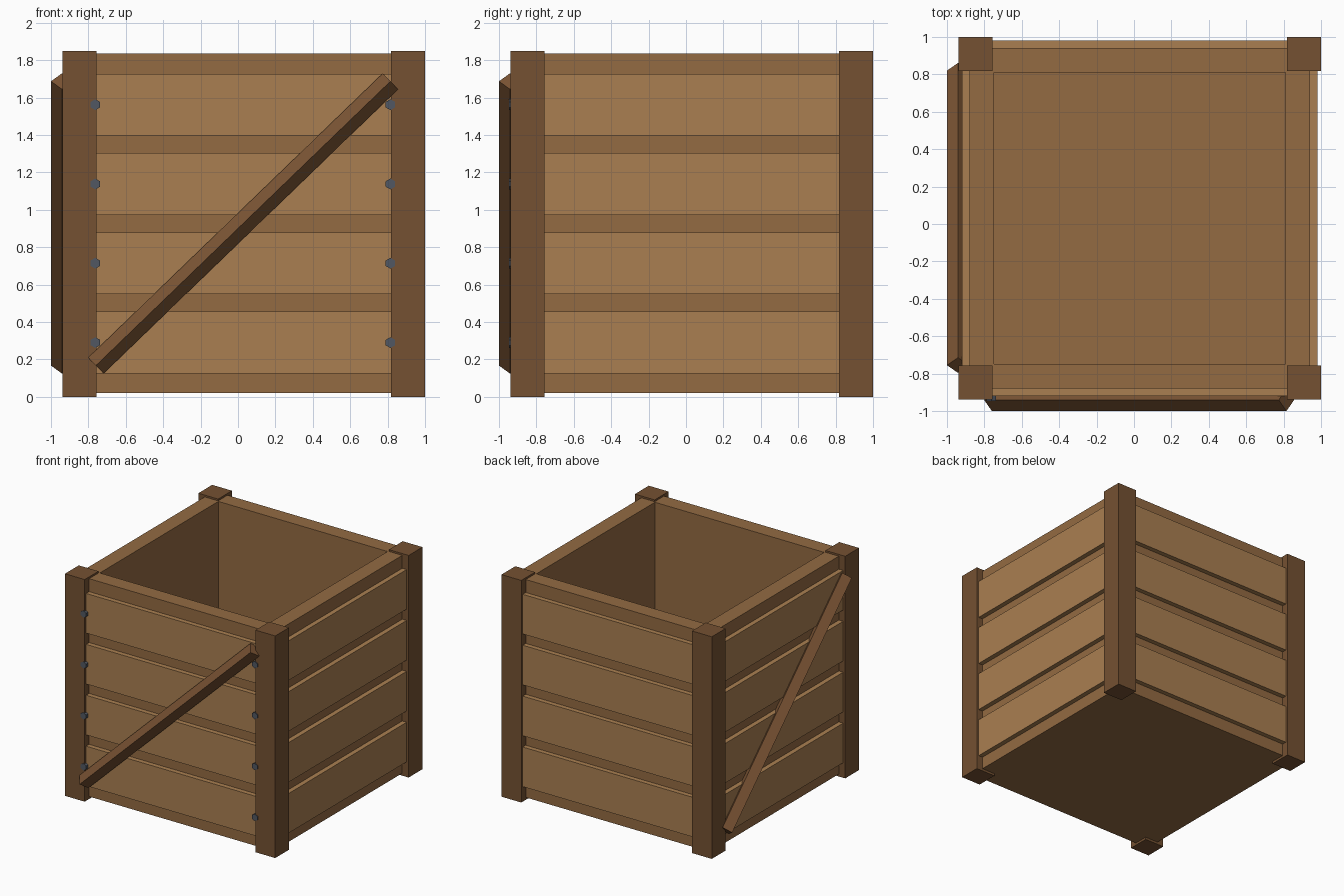
import bpy, bmesh
from mathutils import Vector, Matrix

if "Cube" in bpy.data.objects:
    bpy.data.objects.remove(bpy.data.objects["Cube"])


def material(name, rgb):
    m = bpy.data.materials.new(name)
    m.diffuse_color = (*[(c / 255) ** 2.2 for c in rgb], 1)
    m.use_nodes = True
    m.node_tree.nodes["Principled BSDF"].inputs["Base Color"].default_value = m.diffuse_color
    return m


SHELL = material("shell_wood", (146, 106, 68))
SLAT = material("slat_wood", (168, 126, 82))
POST = material("post_wood", (116, 82, 53))
BRACE = material("brace_wood", (122, 85, 55))
BOLT = material("bolt_metal", (82, 88, 98))


def finish(name, bm, mat):
    me = bpy.data.meshes.new(name)
    bm.to_mesh(me)
    bm.free()
    me.materials.append(mat)
    ob = bpy.data.objects.new(name, me)
    bpy.context.collection.objects.link(ob)
    return ob


def add_box(bm, lo, hi):
    lo, hi = Vector(lo), Vector(hi)
    mat = Matrix.Translation((lo + hi) / 2) @ Matrix.Diagonal((*(hi - lo), 1))
    return bmesh.ops.create_cube(bm, size=1, matrix=mat)["verts"]


def prism(name, a, b, up, r, sides, mat):
    """Regular prism from a to b, with one corner pointing along up."""
    a, b, up = Vector(a), Vector(b), Vector(up)
    z = (b - a).normalized()
    x = up.cross(z)
    m = Matrix((x, up, z)).transposed().to_4x4()
    m.translation = (a + b) / 2
    bm = bmesh.new()
    bmesh.ops.create_cone(bm, cap_ends=True, segments=sides, radius1=r, radius2=r,
                          depth=(b - a).length, matrix=m)
    return finish(name, bm, mat)


C = 0.031      # crate body is offset slightly by the braces
H = 0.91       # half width of the shell
P0, P1 = 0.787, 0.969   # inner and outer post offsets
BASE, TOP = 0.02, 1.835

# Open box: inset the top face and push it down to make the inside
bm = bmesh.new()
add_box(bm, (C - H, C - H, BASE), (C + H, C + H, TOP))
top = max(bm.faces, key=lambda f: f.calc_center_median().z)
bmesh.ops.inset_region(bm, faces=[top], thickness=0.13, use_even_offset=True)
inner = bmesh.ops.extrude_face_region(bm, geom=[top])
bmesh.ops.delete(bm, geom=[top], context='FACES_ONLY')
moved = [g for g in inner["geom"] if isinstance(g, bmesh.types.BMVert)]
bmesh.ops.translate(bm, verts=moved, vec=(0, 0, 0.13 + BASE - TOP))
bmesh.ops.recalc_face_normals(bm, faces=bm.faces)
finish("crate_shell", bm, SHELL)

# Corner posts
for sx, xn in ((-1, "left"), (1, "right")):
    for sy, yn in ((-1, "front"), (1, "back")):
        bm = bmesh.new()
        xs, ys = sorted((sx * P0, sx * P1)), sorted((sy * P0, sy * P1))
        add_box(bm, (C + xs[0], C + ys[0], 0), (C + xs[1], C + ys[1], 1.85))
        finish(f"{yn}_{xn}_post", bm, POST)

# Four raised slats on each side
for k, side in enumerate(("front", "right", "back", "left")):
    for i in range(4):
        z = 0.125 + i * 0.424
        bm = bmesh.new()
        add_box(bm, (-P0, -0.95, z), (P0, -H + 0.01, z + 0.33))
        bm.transform(Matrix.Translation((C, C, 0)) @ Matrix.Rotation(k * 1.5707963, 4, 'Z'))
        finish(f"{side}_slat_{i + 1}", bm, SLAT)

# Diagonal braces set edge-on, on the front and left sides
prism("front_brace", (-0.76, -0.941, 0.167), (0.815, -0.941, 1.687), (0, -1, 0), 0.059, 4, BRACE)
prism("left_brace", (-0.941, 0.82, 0.167), (-0.941, -0.755, 1.687), (-1, 0, 0), 0.059, 4, BRACE)

# Hexagonal bolts along the front posts
for x, side in ((-0.763, "left"), (0.815, "right")):
    for i in range(4):
        z = 0.29 + i * 0.424
        prism(f"{side}_bolt_{i + 1}", (x, -0.90, z), (x, -0.945, z), (0, 0, 1), 0.029, 6, BOLT)
